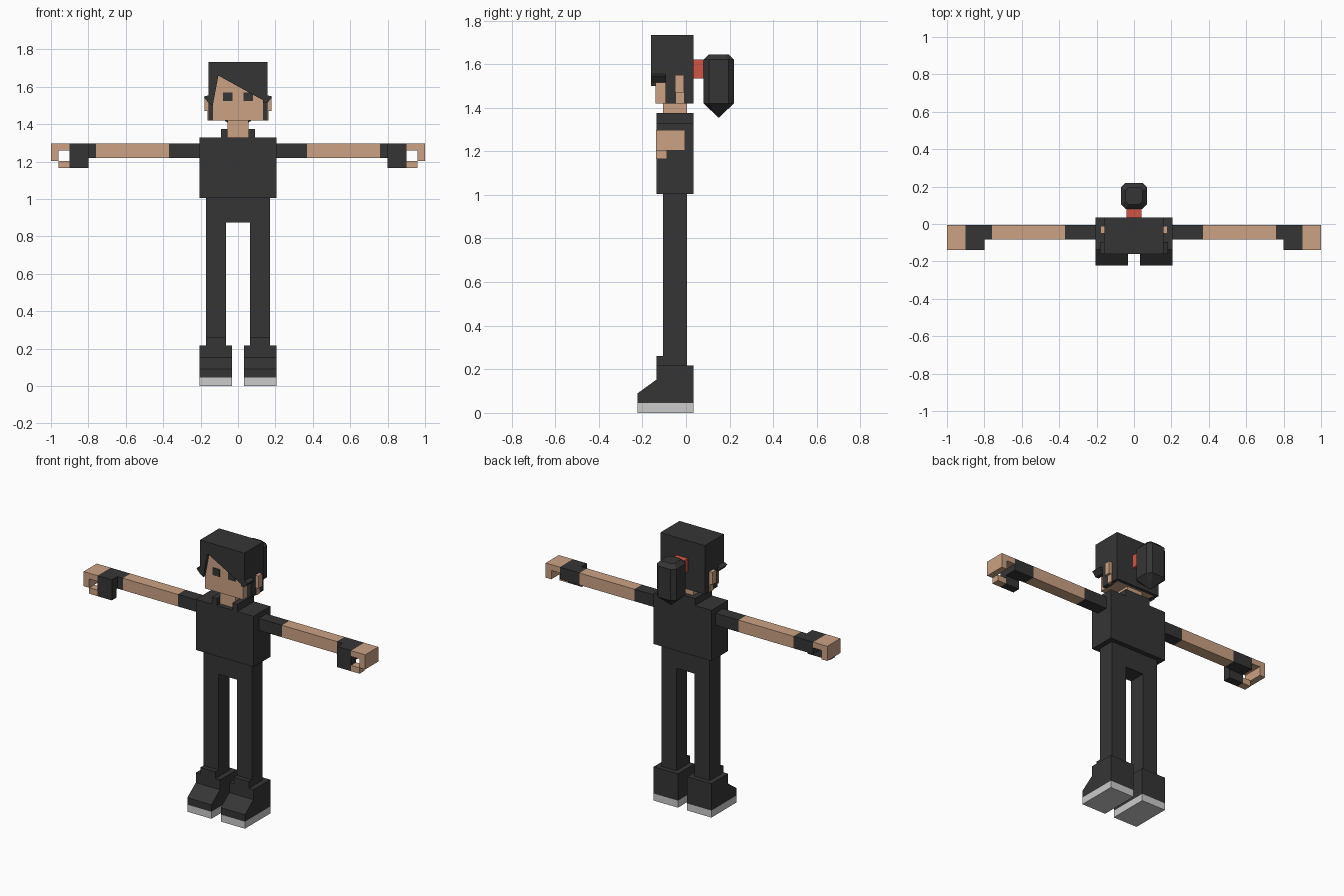
import bpy, bmesh, math

if "Cube" in bpy.data.objects:
    bpy.data.objects.remove(bpy.data.objects["Cube"])


def material(name, rgb):
    m = bpy.data.materials.new(name)
    m.diffuse_color = (*rgb, 1)
    m.use_nodes = True
    m.node_tree.nodes["Principled BSDF"].inputs["Base Color"].default_value = m.diffuse_color
    return m


DARK = material("charcoal", (0.036, 0.036, 0.036))
SKIN = material("skin", (0.60, 0.36, 0.23))
SOLE = material("light grey", (0.60, 0.60, 0.60))
RED = material("hair tie red", (0.62, 0.09, 0.06))


def finish(name, bm, mat):
    bmesh.ops.recalc_face_normals(bm, faces=bm.faces)
    me = bpy.data.meshes.new(name)
    bm.to_mesh(me)
    bm.free()
    me.materials.append(mat)
    ob = bpy.data.objects.new(name, me)
    bpy.context.collection.objects.link(ob)
    return ob


def loft(name, rings, mat):
    """Skin a list of equal-length rings and cap both ends."""
    bm = bmesh.new()
    vs = [[bm.verts.new(p) for p in r] for r in rings]
    n = len(vs[0])
    for a, b in zip(vs, vs[1:]):
        for i in range(n):
            j = (i + 1) % n
            bm.faces.new((a[i], a[j], b[j], b[i]))
    bm.faces.new(vs[0])
    bm.faces.new(vs[-1])
    return finish(name, bm, mat)


def box(name, x, y, z, mat):
    rect = [(x[0], y[0]), (x[1], y[0]), (x[1], y[1]), (x[0], y[1])]
    return loft(name, [[(a, b, h) for a, b in rect] for h in z], mat)


def prism_x(name, yz, x, mat):
    return loft(name, [[(v, a, b) for a, b in yz] for v in x], mat)


def prism_y(name, xz, y, mat):
    return loft(name, [[(a, v, b) for a, b in xz] for v in y], mat)


def pair(x, s):
    return (x[0] * s, x[1] * s)


# Torso, hips and neck
box("torso", (-0.205, 0.205), (-0.135, 0.035), (1.005, 1.33), DARK)
box("hips", (-0.172, 0.172), (-0.105, 0.005), (0.875, 1.005), DARK)
box("neck", (-0.055, 0.055), (-0.105, 0.005), (1.33, 1.42), SKIN)
box("collar_back", (-0.09, 0.09), (0.005, 0.035), (1.33, 1.375), DARK)

# Head, hair cap and slanted fringe
box("head", (-0.135, 0.135), (-0.14, 0.02), (1.42, 1.69), SKIN)
box("hair_cap", (-0.158, 0.158), (-0.137, 0.035), (1.55, 1.733), DARK)
box("hair_back", (-0.158, 0.158), (0.015, 0.035), (1.42, 1.55), DARK)
prism_y("fringe", [(-0.158, 1.733), (0.158, 1.733), (0.158, 1.515),
                   (-0.105, 1.66), (-0.135, 1.50), (-0.158, 1.515)],
        (-0.16, -0.135), DARK)

# Ponytail: octagonal rings ending in a point
box("hair_tie", (-0.04, 0.04), (0.035, 0.085), (1.535, 1.62), RED)


def octagon(h, r, c, z):
    pts = [(-c, -h), (c, -h), (h, -c), (h, c), (c, h), (-c, h), (-h, c), (-h, -c)]
    return [(a * r, 0.15 + b * r, z) for a, b in pts]


loft("ponytail", [octagon(0.07, 0.02, 0.045, 1.355), octagon(0.07, 1, 0.045, 1.42),
                  octagon(0.07, 1, 0.045, 1.62), octagon(0.07, 0.65, 0.045, 1.645)], DARK)

# Mirrored parts
for s, side in ((-1, "right"), (1, "left")):
    def part(name, x, y, z, mat):
        return box(f"{side}_{name}", pair(x, s), y, z, mat)

    # Face and side hair
    part("eye", (0.03, 0.08), (-0.144, -0.139), (1.523, 1.57), DARK)
    part("side_hair", (0.13, 0.158), (-0.095, 0.03), (1.42, 1.56), DARK)
    part("ear", (0.14, 0.18), (-0.05, -0.01), (1.47, 1.55), SKIN)
    part("ear_lobe", (0.14, 0.164), (-0.045, -0.01), (1.42, 1.47), SKIN)
    prism_y(f"{side}_hair_tip", [(0.135 * s, 1.555), (0.158 * s, 1.555),
                                 (0.183 * s, 1.545), (0.158 * s, 1.515),
                                 (0.135 * s, 1.515)], (-0.16, -0.095), DARK)
    part("collar", (0.055, 0.09), (-0.135, 0.035), (1.33, 1.375), DARK)

    # Arm, glove and curled hand
    arm_y, arm_z, hand_y = (-0.082, -0.005), (1.22, 1.297), (-0.138, -0.005)
    part("sleeve", (0.205, 0.37), arm_y, arm_z, DARK)
    part("forearm", (0.37, 0.76), arm_y, arm_z, SKIN)
    part("glove_cuff", (0.76, 0.80), arm_y, arm_z, DARK)
    part("glove", (0.80, 0.90), hand_y, arm_z, DARK)
    part("glove_thumb", (0.80, 0.90), (-0.138, -0.088), (1.165, 1.22), DARK)
    part("fingers", (0.90, 1.0), hand_y, (1.26, 1.297), SKIN)
    part("finger_tips", (0.96, 1.0), hand_y, (1.203, 1.26), SKIN)
    part("thumb", (0.90, 0.96), (-0.138, -0.088), (1.165, 1.203), SKIN)

    # Leg and shoe
    part("leg", (0.065, 0.172), (-0.105, 0.005), (0.2, 0.875), DARK)
    part("shoe_tongue", (0.065, 0.172), (-0.135, -0.105), (0.2, 0.26), DARK)
    prism_x(f"{side}_shoe", [(-0.222, 0.045), (0.035, 0.045), (0.035, 0.217),
                             (-0.135, 0.217), (-0.135, 0.153), (-0.222, 0.09)],
            pair((0.033, 0.205), s), DARK)
    part("sole", (0.033, 0.205), (-0.222, 0.035), (0, 0.045), SOLE)
